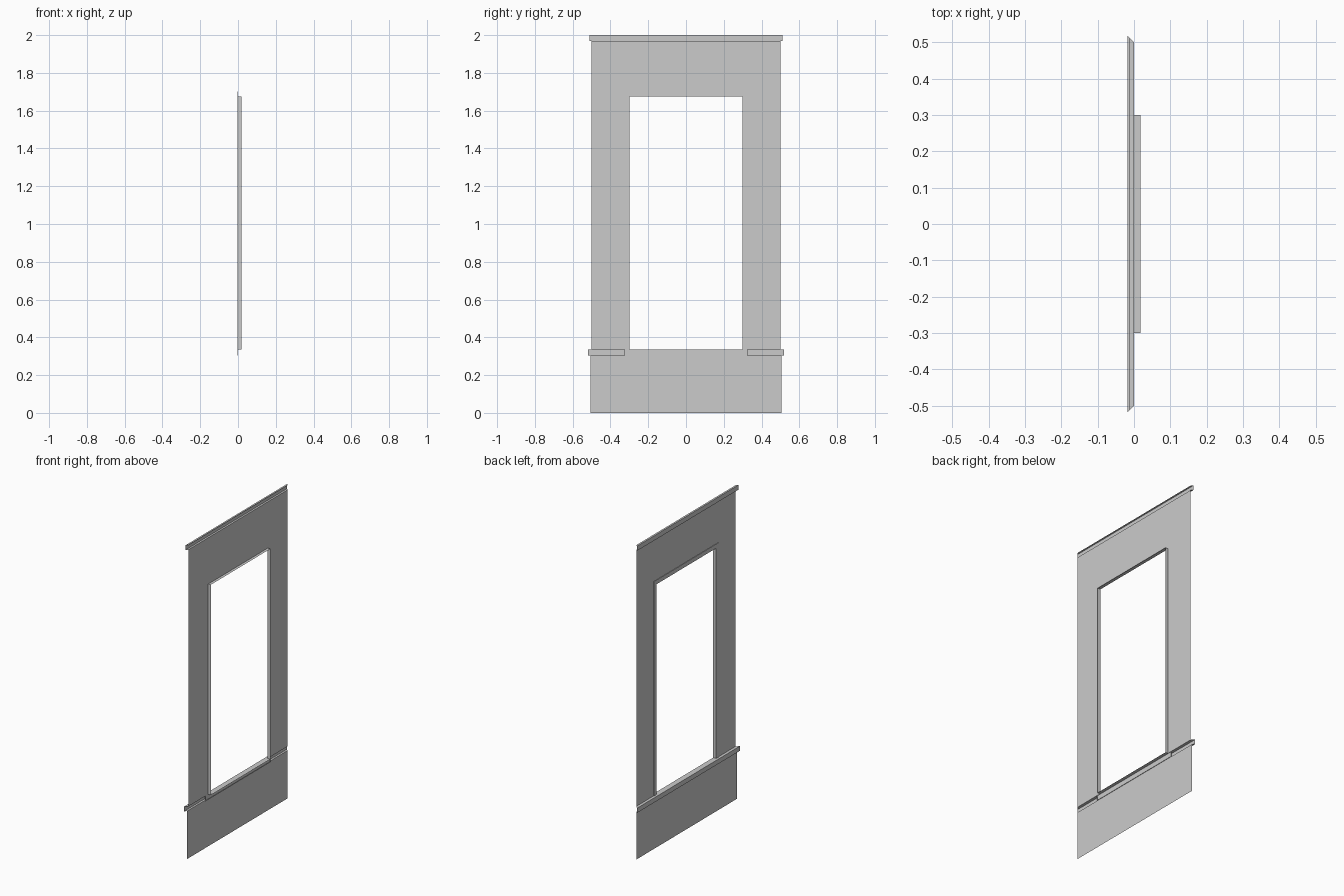
import bpy

cube = bpy.data.objects.get("Cube")
if cube:
    bpy.data.objects.remove(cube, do_unlink=True)

GREY = (0.6, 0.6, 0.6, 1.0)
mat = bpy.data.materials.new("plain_grey")
mat.use_nodes = True
mat.diffuse_color = GREY
mat.node_tree.nodes["Principled BSDF"].inputs["Base Color"].default_value = GREY

HALF = 0.5                    # half width of the wall
OPEN_Y, OPEN_Z0, OPEN_Z1 = 0.3, 0.335, 1.675
TRIM = 0.026                  # width of the window trim
TOP_Z, PANEL_Z = 1.97, 0.305


def make(name, verts, faces):
    mesh = bpy.data.meshes.new(name)
    mesh.from_pydata(verts, [], faces)
    mesh.update()
    mesh.materials.append(mat)
    obj = bpy.data.objects.new(name, mesh)
    bpy.context.collection.objects.link(obj)
    return obj


def mitred_strip(name, profile):
    """Sweep an (x, z) profile along y; ends are mitred for a corner joint."""
    verts = []
    for x, z in profile:
        reach = HALF - x
        verts += [(x, -reach, z), (x, reach, z)]
    faces = [(2 * i, 2 * i + 2, 2 * i + 3, 2 * i + 1) for i in range(len(profile) - 1)]
    return make(name, verts, faces)


def loops(name, rings):
    """Join rectangles (x, half width, bottom, top) into a mitred frame."""
    verts = []
    for x, y, z0, z1 in rings:
        verts += [(x, -y, z0), (x, y, z0), (x, y, z1), (x, -y, z1)]
    faces = []
    for r in range(len(rings) - 1):
        for i in range(4):
            a, b = 4 * r + i, 4 * r + (i + 1) % 4
            faces.append((a, b, b + 4, a + 4))
    return make(name, verts, faces)


# Upper wall: two piers and a lintel around the opening
outline = [(-HALF, OPEN_Z0), (-HALF, TOP_Z), (HALF, TOP_Z), (HALF, OPEN_Z0),
           (OPEN_Y, OPEN_Z0), (OPEN_Y, OPEN_Z1), (-OPEN_Y, OPEN_Z1), (-OPEN_Y, OPEN_Z0)]
make("upper_wall", [(0, y, z) for y, z in outline],
     [(0, 1, 6, 7), (1, 2, 5, 6), (2, 3, 4, 5)])

# Slightly proud panel under the window
mitred_strip("lower_panel", [(-0.005, PANEL_Z), (-0.005, 0)])

# Hollow mouldings: sill rail and top cornice
mitred_strip("sill_rail", [(0, OPEN_Z0), (-0.018, OPEN_Z0), (-0.018, PANEL_Z), (-0.005, PANEL_Z)])
mitred_strip("top_cornice", [(0, 2), (-0.012, 2), (-0.012, TOP_Z), (0, TOP_Z)])

# Thin trim and the reveal lining the opening
outer = (OPEN_Y + TRIM, OPEN_Z0 - TRIM - 0.006, OPEN_Z1 + TRIM)
inner = (OPEN_Y, OPEN_Z0, OPEN_Z1)
loops("window_trim", [(0, *outer), (-0.003, *outer), (-0.003, *inner)])
loops("window_reveal", [(-0.003, *inner), (0.018, *inner)])
